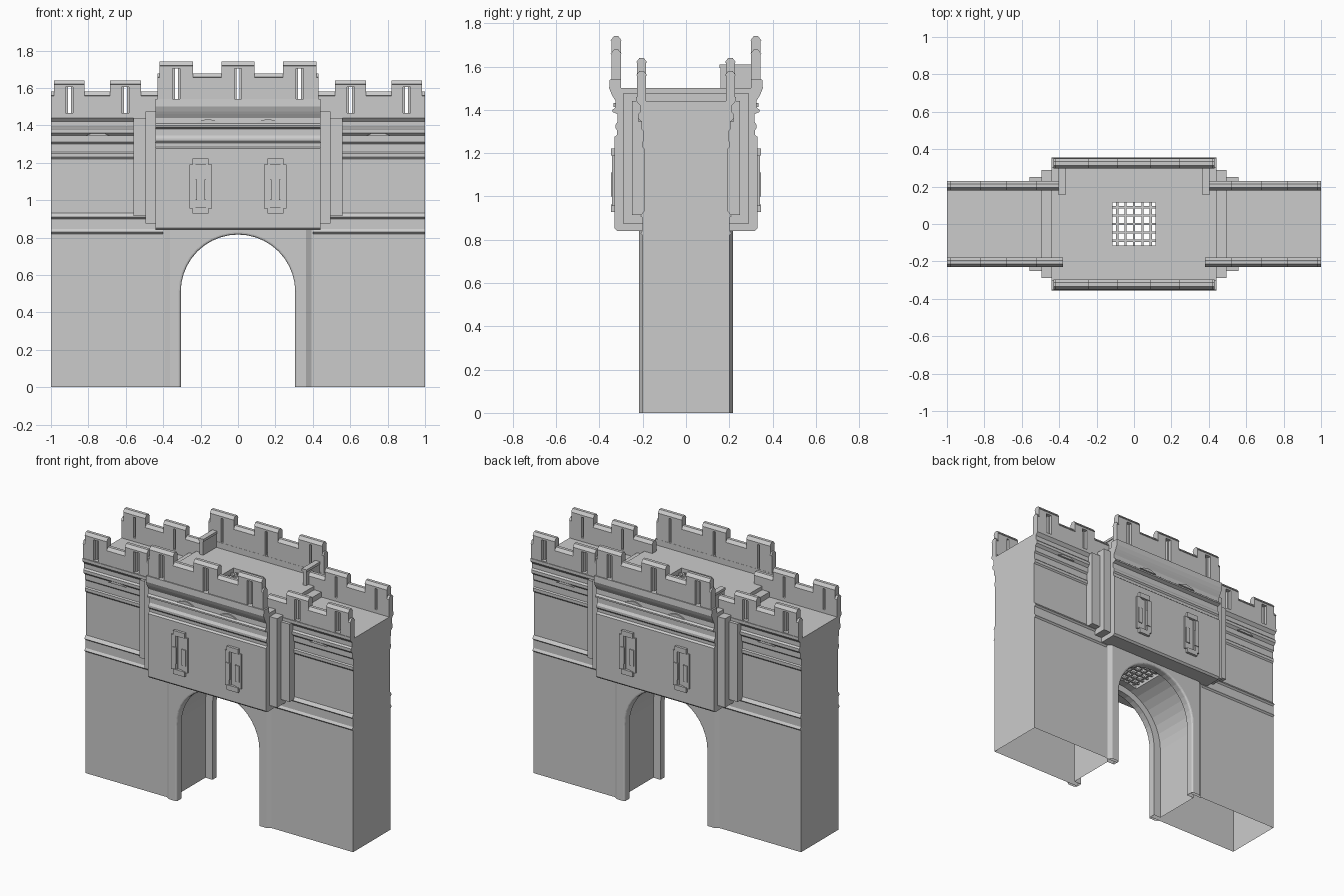
import bpy, bmesh, math

if "Cube" in bpy.data.objects:
    bpy.data.objects.remove(bpy.data.objects["Cube"])

stone = bpy.data.materials.new("grey_stone")
stone.use_nodes = True
GREY = (0.6, 0.6, 0.6, 1)
stone.diffuse_color = GREY
stone.node_tree.nodes["Principled BSDF"].inputs["Base Color"].default_value = GREY


def add_prism(bm, pts, axis, a, b):
    """Extrude a closed profile along x (points are y, z) or along y (points are x, z)."""
    place = (lambda p, t: (t, p[0], p[1])) if axis == "x" else (lambda p, t: (p[0], t, p[1]))
    ends = [[bm.verts.new(place(p, t)) for p in pts] for t in (a, b)]
    faces = [bm.faces.new(ends[0]), bm.faces.new(ends[1])]
    for i in range(len(pts)):
        j = (i + 1) % len(pts)
        faces.append(bm.faces.new((ends[0][i], ends[0][j], ends[1][j], ends[1][i])))
    bmesh.ops.recalc_face_normals(bm, faces=faces)


def add_box(bm, x0, x1, y0, y1, z0, z1):
    add_prism(bm, [(x0, z0), (x1, z0), (x1, z1), (x0, z1)], "y", y0, y1)


def finish(bm, name):
    mesh = bpy.data.meshes.new(name)
    bm.to_mesh(mesh)
    bm.free()
    mesh.materials.append(stone)
    ob = bpy.data.objects.new(name, mesh)
    bpy.context.collection.objects.link(ob)
    return ob


def prism(name, pts, axis, a, b):
    bm = bmesh.new()
    add_prism(bm, pts, axis, a, b)
    return finish(bm, name)


def box(name, *size):
    bm = bmesh.new()
    add_box(bm, *size)
    return finish(bm, name)


def cut(ob, cutters):
    for c in cutters:
        mod = ob.modifiers.new("cut", "BOOLEAN")
        mod.operation, mod.solver, mod.object = "DIFFERENCE", "EXACT", c
        bpy.context.view_layer.objects.active = ob
        bpy.ops.object.modifier_apply(modifier=mod.name)


def arch(r, spring, floor, steps=20):
    """Round-headed opening outline, from left foot to right foot."""
    arc = [(-r * math.cos(math.pi * i / steps), spring + r * math.sin(math.pi * i / steps))
           for i in range(steps + 1)]
    return [(-r, floor)] + arc + [(r, floor)]


def both_sides(half):
    return half + [(-d, z) for d, z in reversed(half)]


# Cutters for the vaulted passage, its mouths and the shaft
vault = prism("vault_cutter", arch(0.36, 0.5, -0.1), "y", -0.165, 0.165)
mouth = prism("mouth_cutter", arch(0.306, 0.51, -0.1), "y", -0.5, 0.5)
shaft = box("shaft_cutter", -0.115, 0.115, -0.115, 0.115, 0.7, 1.7)

# Lower wall, open underneath
wall = box("lower_wall", -1, 1, -0.2, 0.2, 0, 0.84)
cut(wall, [vault, mouth])
bm = bmesh.new()
bm.from_mesh(wall.data)
bmesh.ops.delete(bm, geom=[f for f in bm.faces if f.calc_center_median().z < 0.001], context="FACES")
bm.to_mesh(wall.data)
bm.free()

# Raised surround on each arch mouth, chamfered outside and rounded at the opening
for s, side in ((-1, "front"), (1, "back")):
    bm = bmesh.new()
    outline = arch(0.306, 0.51, 0) + [(0.4, 0), (0.4, 0.84), (-0.4, 0.84), (-0.4, 0)]
    add_prism(bm, outline, "y", s * 0.195, s * 0.217)
    for v in bm.verts:
        if abs(v.co.x) > 0.39 and abs(v.co.y) > 0.21:
            v.co.x *= 0.91
    rim = [e for e in bm.edges
           if all(abs(v.co.y) > 0.21 and abs(v.co.x) < 0.31 and v.co.z < 0.83 for v in e.verts)
           and max(v.co.z for v in e.verts) > 0.01]
    bmesh.ops.bevel(bm, geom=rim, offset=0.012, segments=3, profile=0.5, affect="EDGES")
    bmesh.ops.delete(bm, geom=[f for f in bm.faces if f.calc_center_median().z < 0.001], context="FACES")
    finish(bm, side + "_arch_surround")

# Gatehouse block with moulded cornice
block = prism("gatehouse_block", both_sides([
    (0.318, 0.84), (0.33, 0.852), (0.33, 1.275), (0.318, 1.285), (0.318, 1.305),
    (0.326, 1.315), (0.326, 1.33), (0.316, 1.345), (0.316, 1.38), (0.34, 1.39),
    (0.34, 1.4), (0.327, 1.41), (0.325, 1.44), (0.337, 1.46), (0.345, 1.475),
    (0.355, 1.5), (0.352, 1.54), (0.3, 1.54), (0.3, 1.5)]), "x", -0.44, 0.44)
cut(block, [vault, shaft])
for c in (vault, mouth, shaft):
    bpy.data.objects.remove(c)

# Wing walls with string courses, and stepped pilasters beside the gatehouse
wing_half = [
    (0.2, 0.82), (0.21, 0.83), (0.2, 0.845), (0.2, 0.9), (0.211, 0.91), (0.2, 0.925),
    (0.195, 0.93), (0.195, 1.22), (0.203, 1.23), (0.203, 1.25), (0.196, 1.257),
    (0.196, 1.3), (0.206, 1.31), (0.206, 1.345), (0.222, 1.36), (0.222, 1.38),
    (0.212, 1.39), (0.212, 1.42), (0.23, 1.44), (0.23, 1.46), (0.185, 1.46), (0.185, 1.44)]
for s, side in ((-1, "right"), (1, "left")):
    prism(side + "_wing_wall", both_sides(wing_half), "x", s * 0.4, s * 1.0)
    box(side + "_inner_pilaster", s * 0.4, s * 0.495, -0.29, 0.29, 0.875, 1.475)
    box(side + "_outer_pilaster", s * 0.4, s * 0.56, -0.25, 0.25, 0.915, 1.44)


# Battlements: coped low wall and slotted merlons with ridged caps
def add_coping(bm, x0, x1, y, t, z0, z1):
    h = t / 2
    add_prism(bm, [(y - h, z0), (y + h, z0), (y + h, z1 - 0.022), (y + h + 0.004, z1 - 0.02),
                   (y + 0.01, z1), (y - 0.01, z1), (y - h - 0.004, z1 - 0.02), (y - h, z1 - 0.022)],
              "x", x0, x1)


def parapet(name, x0, x1, y, t, base, low, top, merlons):
    bm = bmesh.new()
    s = math.copysign(1, y)
    inner, mid, outer = y - s * t / 2, y, y + s * t / 2
    xs = [x0] + [x for c, w in merlons for x in (c - w / 2, c + w / 2)] + [x1]
    for a, b in zip(xs[::2], xs[1::2]):
        add_coping(bm, a, b, y, t, base, low)
    slot_low, slot_top = base + 0.01, top - 0.035
    for c, w in merlons:
        a, b = c - w / 2, c + w / 2
        add_box(bm, a, b, inner, outer, base, slot_low)
        add_coping(bm, a, b, y, t, slot_top, top)
        for d0, d1, gap in ((inner, mid, 0.008), (mid, outer, 0.02)):
            add_box(bm, a, c - gap, d0, d1, slot_low, slot_top)
            add_box(bm, c + gap, b, d0, d1, slot_low, slot_top)
    finish(bm, name)


for s, side in ((-1, "front"), (1, "back")):
    parapet(side + "_gatehouse_parapet", -0.43, 0.43, s * 0.323, 0.044, 1.53, 1.678, 1.74,
            [(-0.33, 0.178), (0, 0.178), (0.33, 0.178)])
    reach = 0.38 if s < 0 else 0.4
    parapet(side + "_left_wing_parapet", reach, 1, s * 0.205, 0.042, 1.455, 1.58, 1.64,
            [(0.602, 0.165), (0.902, 0.165)])
    parapet(side + "_right_wing_parapet", -1, -reach, s * 0.205, 0.042, 1.455, 1.58, 1.64,
            [(-0.902, 0.165), (-0.602, 0.165)])

# Short return walls on the roof at the back
for s, side in ((-1, "right"), (1, "left")):
    box(side + "_return_wall", s * 0.372, s * 0.398, 0.16, 0.31, 1.495, 1.595)
    box(side + "_return_cap", s * 0.367, s * 0.403, 0.155, 0.31, 1.593, 1.61)

# Slit windows: jambs with wider middle stones, lintel and sill
for s, side in ((-1, "front"), (1, "back")):
    for x, place in ((-0.2, "right"), (0.2, "left")):
        bm = bmesh.new()
        for m in (-1, 1):
            add_box(bm, x + m * 0.028, x + m * 0.06, s * 0.32, s * 0.341, 0.955, 1.19)
            add_box(bm, x + m * 0.02, x + m * 0.05, s * 0.32, s * 0.347, 1.0, 1.11)
            add_box(bm, x + m * 0.016, x + m * 0.03, s * 0.32, s * 0.336, 0.96, 1.19)
        add_box(bm, x - 0.042, x + 0.042, s * 0.32, s * 0.347, 1.188, 1.222)
        add_box(bm, x - 0.042, x + 0.042, s * 0.32, s * 0.347, 0.928, 0.962)
        finish(bm, f"{side}_{place}_slit_window")

# Low curved swells on the cornices
swell = [(-0.065 + 0.13 * i / 10, 0.02 * math.sin(math.pi * i / 10)) for i in range(11)]
for s, side in ((-1, "front"), (1, "back")):
    for x, z, d in ((-0.75, 1.343, 0.219), (0.75, 1.343, 0.219), (-0.16, 1.412, 0.334), (0.16, 1.412, 0.334)):
        prism(side + "_cornice_swell", [(x + u, z + v) for u, v in swell], "y", s * (d - 0.03), s * d)

# Iron-bar grates over the shaft, top and bottom
for z, place in ((1.47, "upper"), (0.865, "lower")):
    bm = bmesh.new()
    for i in range(5):
        c = -0.09 + 0.045 * i
        add_box(bm, c - 0.006, c + 0.006, -0.116, 0.116, z - 0.006, z + 0.006)
        add_box(bm, -0.116, 0.116, c - 0.006, c + 0.006, z - 0.006, z + 0.006)
    finish(bm, place + "_shaft_grate")
